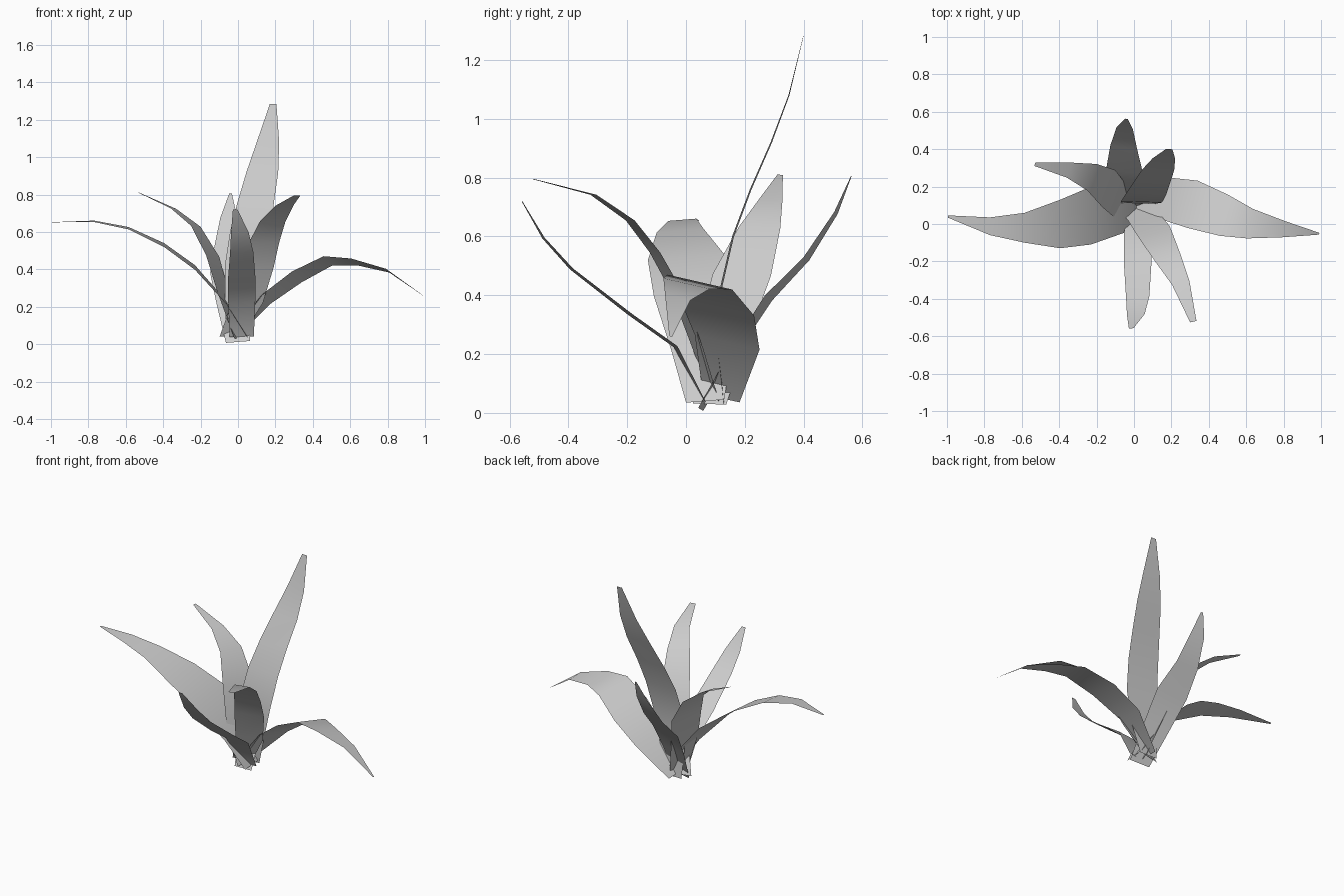
import bpy
from mathutils import Vector


def leaf(name, across, stations):
    """Flat blade: stations are (x, y, z, width) along the midrib, across is the width direction."""
    side = Vector(across).normalized() / 2
    verts = []
    for x, y, z, w in stations:
        c = Vector((x, y, z))
        verts += [c - side * w, c + side * w]
    faces = [(2 * i, 2 * i + 1, 2 * i + 3, 2 * i + 2) for i in range(len(stations) - 1)]
    mesh = bpy.data.meshes.new(name)
    mesh.from_pydata(verts, [], faces)
    mesh.polygons.foreach_set("use_smooth", [True] * len(faces))
    obj = bpy.data.objects.new(name, mesh)
    bpy.context.collection.objects.link(obj)
    return obj


# Long leaf reaching left
leaf("left_leaf", (0, 1, 0.08), [
    (0.05, 0.065, 0.04, 0.13), (-0.06, 0.055, 0.22, 0.21), (-0.23, 0.045, 0.41, 0.31),
    (-0.395, 0, 0.53, 0.26), (-0.585, -0.02, 0.62, 0.16), (-0.77, -0.012, 0.657, 0.095),
    (-0.995, 0.04, 0.652, 0.012)])

# Long drooping leaf on the right
leaf("right_leaf", (0.2, 1, -0.23), [
    (-0.02, 0.12, 0.05, 0.13), (0.15, 0.14, 0.24, 0.23), (0.315, 0.105, 0.36, 0.265),
    (0.48, 0.047, 0.445, 0.23), (0.62, 0.002, 0.44, 0.165), (0.8, -0.028, 0.393, 0.09),
    (0.99, -0.052, 0.26, 0.01)])

# Tallest upright leaf
leaf("tall_leaf", (1, -0.03, 0), [
    (0.0, 0.13, 0.03, 0.12), (0.02, 0.11, 0.22, 0.18), (0.04, 0.118, 0.42, 0.22),
    (0.065, 0.16, 0.6, 0.215), (0.095, 0.22, 0.76, 0.195), (0.13, 0.29, 0.92, 0.17),
    (0.16, 0.35, 1.08, 0.12), (0.188, 0.4, 1.285, 0.035)])

# Back leaf
leaf("back_leaf", (1, -0.13, 0.08), [
    (0.0, 0.05, 0.012, 0.13), (-0.03, 0.17, 0.22, 0.17), (-0.05, 0.28, 0.39, 0.2),
    (-0.055, 0.41, 0.525, 0.145), (-0.05, 0.51, 0.68, 0.09), (-0.04, 0.562, 0.805, 0.015)])

# Back left leaf
leaf("back_left_leaf", (0.35, 1, -0.03), [
    (0.0, 0.08, 0.03, 0.12), (-0.08, 0.13, 0.28, 0.19), (-0.135, 0.19, 0.47, 0.21),
    (-0.225, 0.25, 0.63, 0.15), (-0.345, 0.288, 0.725, 0.085), (-0.53, 0.32, 0.81, 0.02)])

# Front leaf
leaf("front_leaf", (1, 0.08, 0.03), [
    (0.02, 0.06, 0.04, 0.13), (0.02, -0.035, 0.225, 0.145), (0.02, -0.19, 0.335, 0.15),
    (0.02, -0.39, 0.49, 0.125), (0.01, -0.485, 0.595, 0.095), (-0.015, -0.558, 0.72, 0.025)])

# Front right leaf
leaf("front_right_leaf", (1, 0.22, 0), [
    (-0.04, 0.1, 0.04, 0.12), (0.05, 0.04, 0.22, 0.17), (0.1, -0.03, 0.41, 0.185),
    (0.14, -0.105, 0.545, 0.165), (0.185, -0.19, 0.655, 0.14), (0.25, -0.315, 0.742, 0.095),
    (0.317, -0.522, 0.796, 0.035)])
